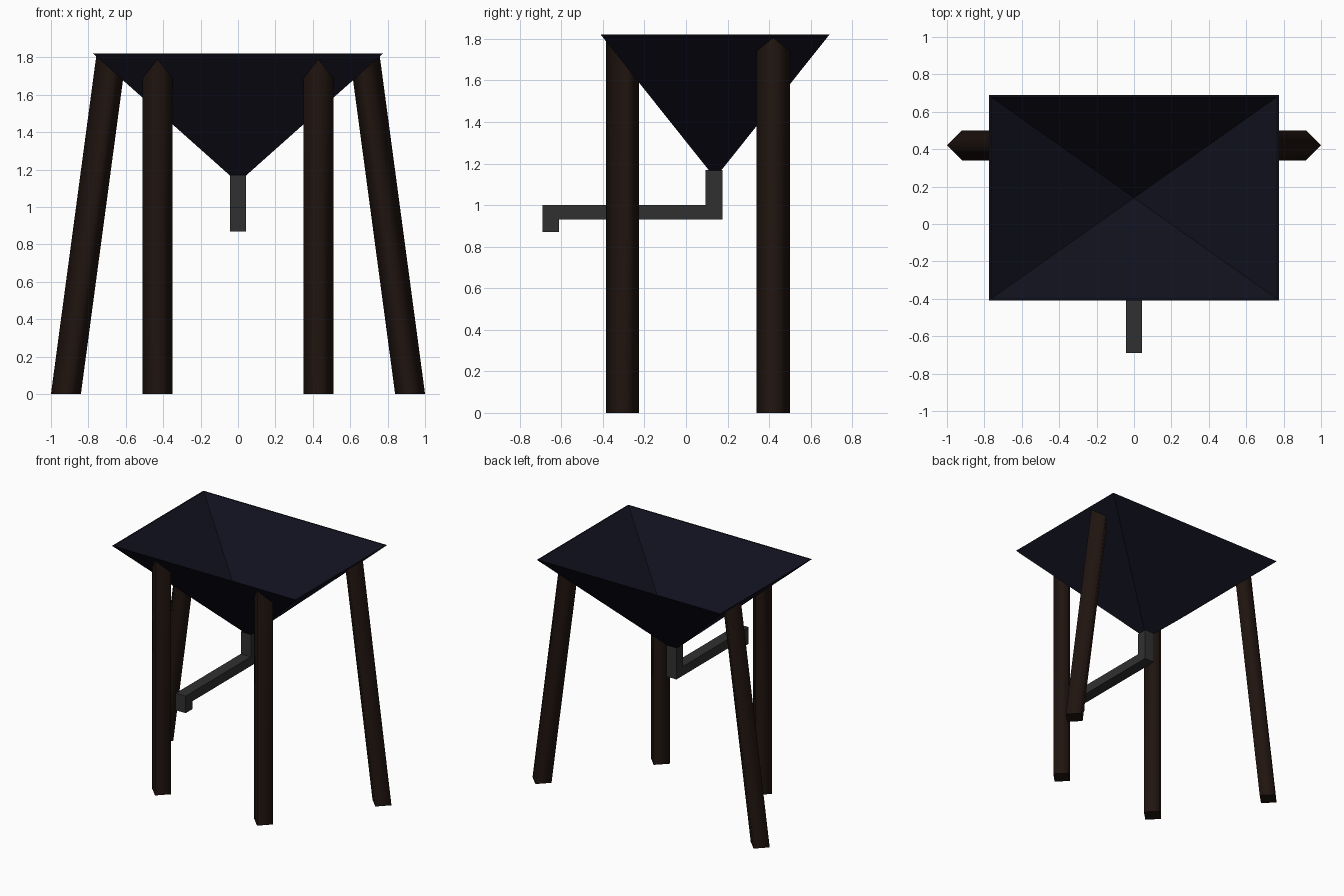
import bpy, bmesh
from mathutils import Vector

if "Cube" in bpy.data.objects:
    bpy.data.objects.remove(bpy.data.objects["Cube"])

TOP = 1.82
APEX = Vector((0, 0.14, 1.13))
RIM = [(-0.775, -0.41), (0.775, -0.41), (0.775, 0.69), (-0.775, 0.69)]


def material(name, color):
    m = bpy.data.materials.new(name)
    m.diffuse_color = (*color, 1)
    m.use_nodes = True
    m.node_tree.nodes["Principled BSDF"].inputs["Base Color"].default_value = m.diffuse_color
    return m


def finish(bm, name, mat):
    bmesh.ops.recalc_face_normals(bm, faces=bm.faces)
    mesh = bpy.data.meshes.new(name)
    bm.to_mesh(mesh)
    bm.free()
    obj = bpy.data.objects.new(name, mesh)
    mesh.materials.append(mat)
    bpy.context.collection.objects.link(obj)
    return obj


navy = material("hopper_paint", (0.006, 0.006, 0.014))
wood = material("dark_wood", (0.014, 0.007, 0.005))
iron = material("dark_iron", (0.03, 0.03, 0.03))

# Hopper: thin open inverted pyramid
bm = bmesh.new()
rings, tips = [], []
for inset in (0, 0.01):
    rings.append([bm.verts.new((x - inset * (1 if x > 0 else -1),
                                y - inset * (1 if y > 0 else -1), TOP)) for x, y in RIM])
    tips.append(bm.verts.new(APEX + Vector((0, 0, inset))))
outer, inner = rings
for i in range(4):
    j = (i + 1) % 4
    bm.faces.new((outer[i], outer[j], tips[0]))
    bm.faces.new((inner[j], inner[i], tips[1]))
    bm.faces.new((outer[j], outer[i], inner[i], inner[j]))
finish(bm, "hopper", navy)


# Legs: four-sided posts, trimmed where they meet the hopper wall
def leg(name, x, y, lean, edge):
    bm = bmesh.new()
    bmesh.ops.create_cone(bm, cap_ends=True, segments=4, radius1=0.08, radius2=0.08, depth=2)
    # turn the square so that its corners lie on the x and y axes
    for v in bm.verts:
        cx, cy = v.co.x, v.co.y
        if abs(abs(cx) - abs(cy)) < 0.01:
            v.co.x, v.co.y = (cx - cy) * 0.7071, (cx + cy) * 0.7071
        z = v.co.z + 1
        v.co = (v.co.x + x + lean * z, v.co.y + y, z)
    a, b = (Vector((*p, TOP)) for p in edge)
    normal = (b - a).cross(APEX - a).normalized()
    if normal.z < 0:
        normal.negate()
    cut = bmesh.ops.bisect_plane(bm, geom=bm.verts[:] + bm.edges[:] + bm.faces[:],
                                 plane_co=a, plane_no=normal, clear_outer=True)
    bmesh.ops.holes_fill(bm, edges=[e for e in cut["geom_cut"]
                                    if isinstance(e, bmesh.types.BMEdge)])
    for f in bm.faces:
        f.smooth = True
    obj = finish(bm, name, wood)
    # soft long edges, crisp ends
    for e in obj.data.edges:
        p, q = (obj.data.vertices[i].co for i in e.vertices)
        e.use_edge_sharp = (p - q).length < 0.5


for side, s in (("left", -1), ("right", 1)):
    leg("front_leg_" + side, s * 0.43, -0.305, 0, (RIM[0], RIM[1]))
    wall = (RIM[1], RIM[2]) if s > 0 else (RIM[3], RIM[0])
    leg("back_leg_" + side, s * 0.92, 0.42, -s * 0.134, wall)

# Spout: square pipe down, forward to the front, and a short drop at the end
profile = [(0.095, 1.17), (0.095, 1.0), (-0.69, 1.0), (-0.69, 0.87),
           (-0.61, 0.87), (-0.61, 0.93), (0.175, 0.93), (0.175, 1.17)]
bm = bmesh.new()
left, right = ([bm.verts.new((x, y, z)) for y, z in profile] for x in (-0.042, 0.042))
bm.faces.new(left)
bm.faces.new(right[::-1])
for i in range(len(profile) - 1):      # the top stays open under the hopper
    bm.faces.new((left[i], left[i + 1], right[i + 1], right[i]))
finish(bm, "spout", iron)
